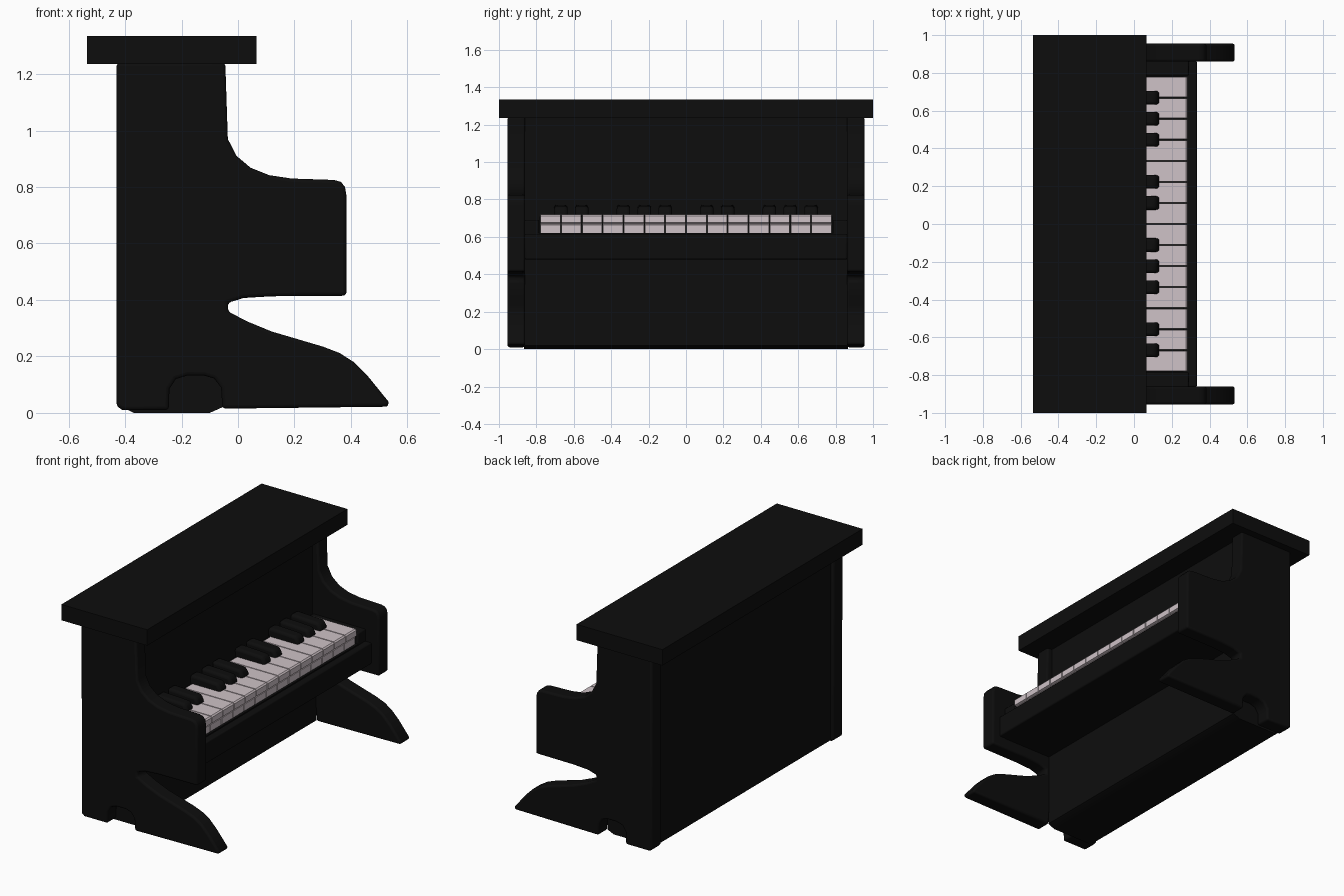
import bpy, bmesh
from mathutils import Vector

cube = bpy.data.objects.get("Cube")
if cube:
    bpy.data.objects.remove(cube, do_unlink=True)


def material(name, rgb):
    m = bpy.data.materials.new(name)
    m.use_nodes = True
    color = (*rgb, 1)
    m.diffuse_color = color
    m.node_tree.nodes["Principled BSDF"].inputs["Base Color"].default_value = color
    return m


BLACK = material("black_lacquer", (0.004, 0.004, 0.004))
IVORY = material("ivory", (0.62, 0.54, 0.57))


def extrude(name, profile, y0, y1, mat, bevel=0.0, segments=3):
    """Extrude an x-z profile along y, with optional rounded edges."""
    bm = bmesh.new()
    face = bm.faces.new([bm.verts.new((x, y0, z)) for x, z in profile])
    grown = bmesh.ops.extrude_face_region(bm, geom=[face])["geom"]
    moved = [v for v in grown if isinstance(v, bmesh.types.BMVert)]
    bmesh.ops.translate(bm, verts=moved, vec=Vector((0, y1 - y0, 0)))
    bmesh.ops.recalc_face_normals(bm, faces=bm.faces)
    mesh = bpy.data.meshes.new(name)
    bm.to_mesh(mesh)
    bm.free()
    mesh.materials.append(mat)
    obj = bpy.data.objects.new(name, mesh)
    bpy.context.collection.objects.link(obj)
    if bevel:
        mod = obj.modifiers.new("rounded_edges", 'BEVEL')
        mod.width = bevel
        mod.segments = segments
        mod.limit_method = 'ANGLE'
        mod.angle_limit = 0.9
    bpy.ops.object.select_all(action='DESELECT')
    obj.select_set(True)
    bpy.context.view_layer.objects.active = obj
    bpy.ops.object.shade_smooth_by_angle(angle=0.7)
    return obj


def box(name, x0, x1, y0, y1, z0, z1, mat, bevel=0.0):
    return extrude(name, [(x0, z0), (x1, z0), (x1, z1), (x0, z1)], y0, y1, mat, bevel)


# Side panels: cheek, curved leg and arched foot in one outline
side = [
    (-0.43, 1.24), (-0.045, 1.24), (-0.036, 0.97), (-0.005, 0.91), (0.045, 0.868),
    (0.11, 0.842), (0.19, 0.83), (0.34, 0.825), (0.365, 0.818), (0.379, 0.8),
    (0.384, 0.77), (0.384, 0.415), (0.12, 0.413), (0.02, 0.407), (-0.036, 0.39),
    (-0.036, 0.36), (0.03, 0.325), (0.12, 0.288), (0.3, 0.235), (0.36, 0.212),
    (0.41, 0.18), (0.46, 0.13), (0.533, 0.04), (0.533, 0.022), (-0.055, 0.015),
    (-0.06, 0.09), (-0.085, 0.122), (-0.12, 0.132), (-0.18, 0.132), (-0.22, 0.12),
    (-0.243, 0.085), (-0.245, 0.01), (-0.41, 0.01), (-0.43, 0.025),
]
for label, s in (("left", 1), ("right", -1)):
    extrude(label + "_side_panel", side, s * 0.86, s * 0.955, BLACK, 0.012)
    # Blocks beside the keys
    box(label + "_key_block", -0.08, 0.29, s * 0.785, s * 0.865, 0.55, 0.69, BLACK, 0.008)

# Cabinet body with chamfered base and stepped front
extrude("cabinet_body", [
    (-0.41, 0.02), (-0.37, 0), (-0.1, 0), (-0.055, 0.02), (-0.055, 0.49),
    (-0.08, 0.49), (-0.08, 1.24), (-0.41, 1.24)], -0.865, 0.865, BLACK)
box("lid", -0.535, 0.065, -1, 1, 1.235, 1.335, BLACK)

# Key bed and front rail
box("key_bed", -0.08, 0.29, -0.865, 0.865, 0.48, 0.622, BLACK)
box("front_rail", 0.28, 0.333, -0.862, 0.862, 0.48, 0.615, BLACK, 0.008)
box("key_base", -0.08, 0.262, -0.782, 0.782, 0.61, 0.708, BLACK)

# White keys with an overhanging front lip
count, span = 14, 1.56
step = span / count
white = [(-0.06, 0.62), (0.275, 0.62), (0.275, 0.664), (0.268, 0.668),
         (0.268, 0.672), (0.284, 0.676), (0.284, 0.712), (0.276, 0.72), (-0.06, 0.72)]
for i in range(count):
    y = -span / 2 + i * step
    extrude(f"white_key_{i + 1}", white, y + 0.003, y + step - 0.003, IVORY)

# Black keys, skipping two boundaries per octave
black = [(-0.08, 0.7), (0.135, 0.7), (0.132, 0.735), (0.115, 0.765), (-0.08, 0.772)]
for k in (1, 2, 4, 5, 6, 8, 9, 11, 12, 13):
    y = -span / 2 + k * step
    extrude(f"black_key_{k}", black, y - 0.036, y + 0.036, BLACK, 0.016)
